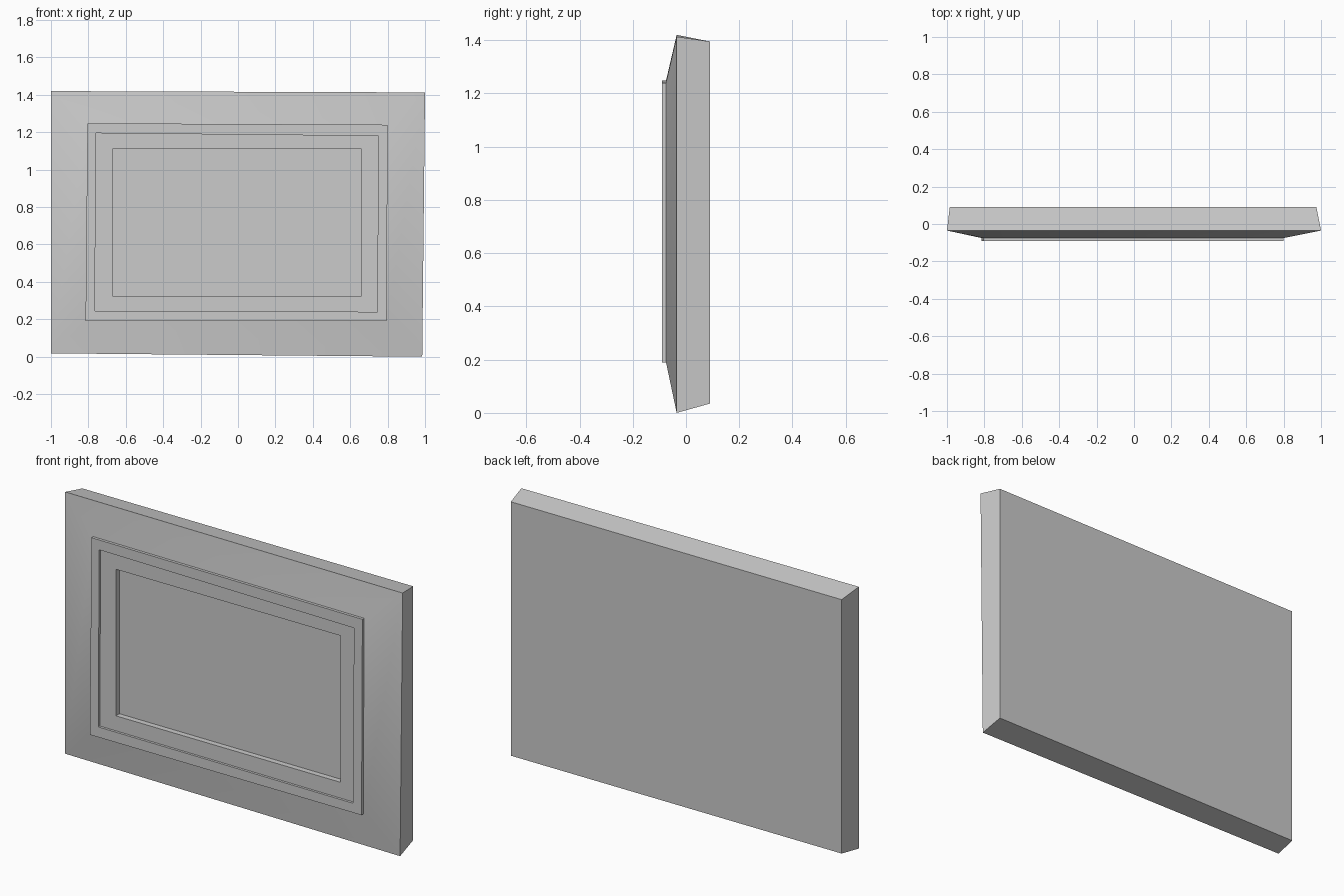
import bpy
import bmesh
import math

old = bpy.data.objects.get("Cube")
if old:
    bpy.data.objects.remove(old, do_unlink=True)

grey = bpy.data.materials.new("plain grey")
grey.use_nodes = True
colour = (0.6, 0.6, 0.6, 1)
grey.diffuse_color = colour
grey.node_tree.nodes["Principled BSDF"].inputs["Base Color"].default_value = colour


def ring(y, top_left, top_right, bottom_right, bottom_left):
    """Four corners of a slightly skewed rectangle at depth y."""
    return [(x, y, z) for x, z in (top_left, top_right, bottom_right, bottom_left)]


def at_depth(corners, y):
    return [(x, y, z) for x, _, z in corners]


def loft(name, rings, cap_start=False, cap_end=False):
    """Skin a row of rings, running from the back or outside inwards."""
    bm = bmesh.new()
    loops = [[bm.verts.new(p) for p in r] for r in rings]
    for a, b in zip(loops, loops[1:]):
        for i in range(4):
            j = (i + 1) % 4
            bm.faces.new((a[i], a[j], b[j], b[i]))
    if cap_start:
        bm.faces.new(loops[0][::-1])
    if cap_end:
        bm.faces.new(loops[-1])
    # Corners run clockwise seen from the front, so turn the faces outwards
    bmesh.ops.reverse_faces(bm, faces=bm.faces[:])
    bm.normal_update()
    mesh = bpy.data.meshes.new(name)
    bm.to_mesh(mesh)
    bm.free()
    mesh.materials.append(grey)
    obj = bpy.data.objects.new(name, mesh)
    bpy.context.collection.objects.link(obj)
    bpy.ops.object.select_all(action="DESELECT")
    obj.select_set(True)
    bpy.context.view_layer.objects.active = obj
    bpy.ops.object.shade_smooth_by_angle(angle=math.radians(30))
    return obj


# Outlines, from the back of the frame to the picture opening
back = ring(0.09, (-0.985, 1.395), (0.975, 1.395), (0.975, 0.035), (-0.985, 0.035))
edge = ring(-0.035, (-1, 1.42), (1, 1.413), (0.985, 0.0), (-1, 0.018))
rim_outer = ring(-0.075, (-0.805, 1.248), (0.8, 1.24), (0.795, 0.19), (-0.815, 0.19))
rim_inner = ring(-0.09, (-0.76, 1.195), (0.75, 1.18), (0.745, 0.24), (-0.765, 0.245))
opening = ring(-0.077, (-0.67, 1.11), (0.66, 1.11), (0.66, 0.325), (-0.67, 0.325))

# Backing block with gently sloping front border
loft("frame_body", [back, edge, rim_outer], cap_start=True)

# Raised rim around the mat
loft("raised_rim", [rim_outer, at_depth(rim_outer, -0.09), rim_inner,
                    at_depth(rim_inner, -0.077)])

# Flat mat, and the recessed picture panel inside it
loft("mat", [at_depth(rim_inner, -0.077), opening, at_depth(opening, -0.047)])
loft("picture_panel", [at_depth(opening, -0.047)], cap_end=True)
